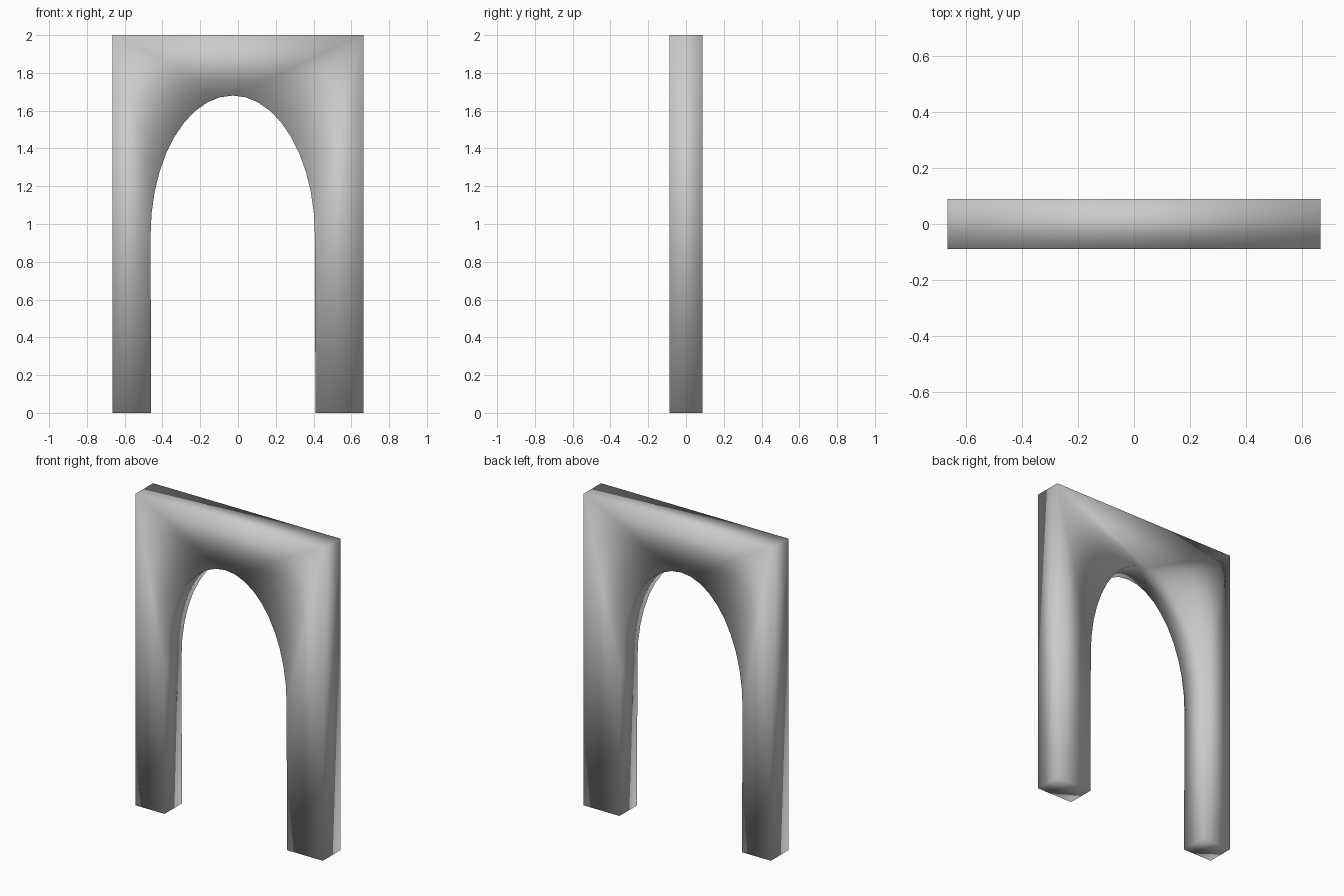
import bpy, bmesh, math

cube = bpy.data.objects.get("Cube")
if cube:
    bpy.data.objects.remove(cube, do_unlink=True)

HALF_W, HEIGHT, HALF_D = 0.665, 2.0, 0.0885
ARCH_X, ARCH_RX, SPRING_Z, ARCH_RZ = -0.028, 0.435, 0.94, 0.74
STEPS = 20

# One flat stone-grey material
mat = bpy.data.materials.new("plain_grey")
mat.use_nodes = True
grey = (0.6, 0.6, 0.6, 1)
mat.diffuse_color = grey
mat.node_tree.nodes["Principled BSDF"].inputs["Base Color"].default_value = grey

# Opening edge: left foot, arch curve, right foot
inner = [(-0.46, 0)]
for i in range(STEPS + 1):
    a = math.pi * (1 - i / STEPS)
    inner.append((ARCH_X + ARCH_RX * math.cos(a), SPRING_Z + ARCH_RZ * math.sin(a)))
inner.append((0.41, 0))
outer = [(HALF_W, 0), (HALF_W, HEIGHT), (-HALF_W, HEIGHT), (-HALF_W, 0)]

# Front face: legs and spandrels fan out from the two upper corners
bm = bmesh.new()
edge = [bm.verts.new((x, -HALF_D, z)) for x, z in inner]
right_foot, right_top, left_top, left_foot = [
    bm.verts.new((x, -HALF_D, z)) for x, z in outer]
crown = 1 + STEPS // 2
bm.faces.new((left_foot, edge[0], edge[1], left_top))
bm.faces.new((edge[-1], right_foot, right_top, edge[-2]))
bm.faces.new((left_top, edge[crown], right_top))
for i in range(1, len(edge) - 2):
    corner = left_top if i < crown else right_top
    bm.faces.new((edge[i], edge[i + 1], corner))

# Thickness: extrude the front face backwards
result = bmesh.ops.extrude_face_region(bm, geom=bm.faces[:], use_keep_orig=True)
moved = [g for g in result["geom"] if isinstance(g, bmesh.types.BMVert)]
bmesh.ops.translate(bm, verts=moved, vec=(0, 2 * HALF_D, 0))
bmesh.ops.recalc_face_normals(bm, faces=bm.faces[:])

# Soft shading runs over every edge of the frame
mesh = bpy.data.meshes.new("arched_frame")
for face in bm.faces:
    face.smooth = True
bm.to_mesh(mesh)
bm.free()
mesh.materials.append(mat)
frame = bpy.data.objects.new("arched_frame", mesh)
bpy.context.collection.objects.link(frame)
